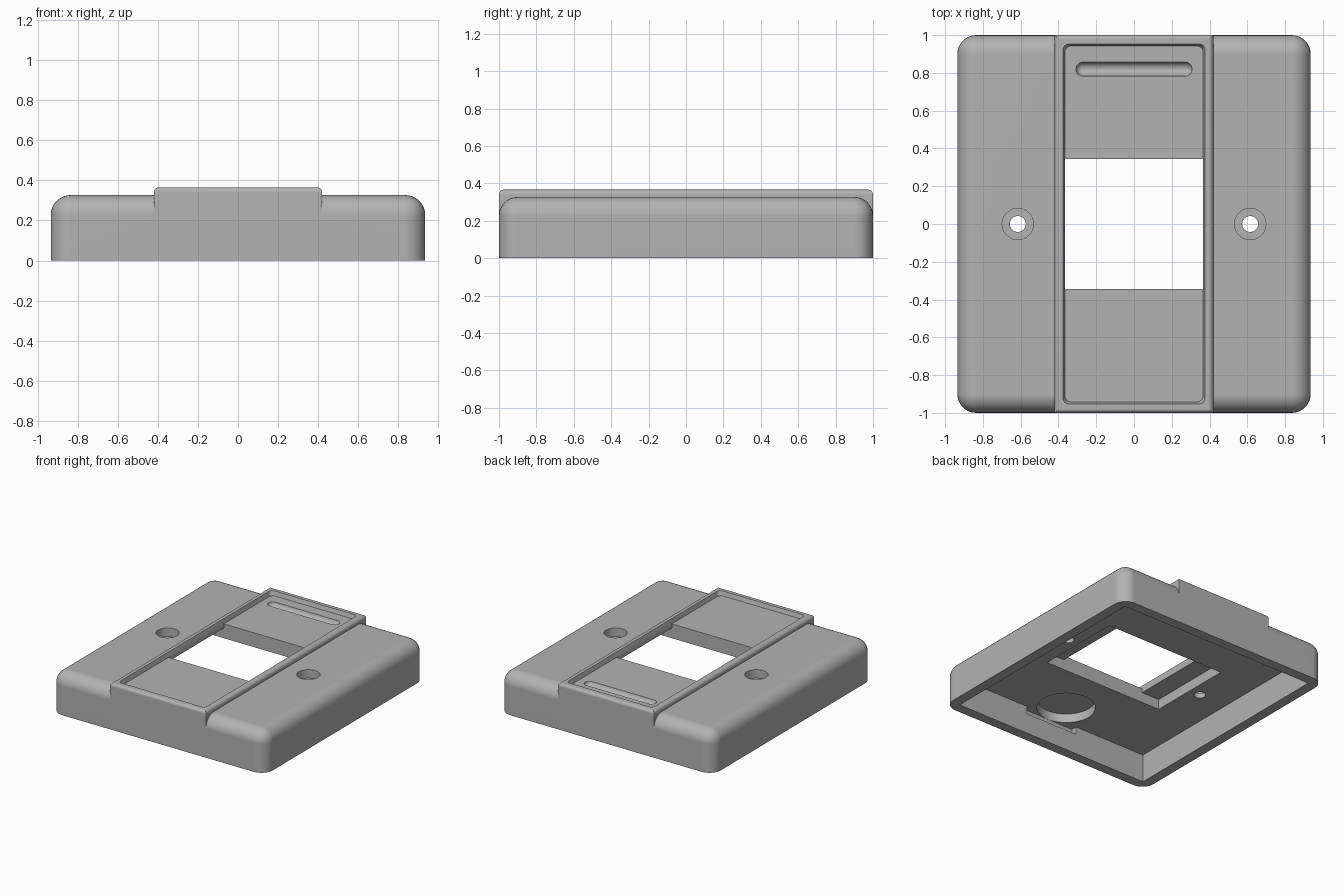
import bpy, bmesh, math
from mathutils import Matrix

if "Cube" in bpy.data.objects:
    bpy.data.objects.remove(bpy.data.objects["Cube"], do_unlink=True)

grey = bpy.data.materials.new("mid_grey")
grey.use_nodes = True
grey.diffuse_color = (0.45, 0.45, 0.45, 1)
grey.node_tree.nodes["Principled BSDF"].inputs["Base Color"].default_value = (0.45, 0.45, 0.45, 1)


def finish(bm, name):
    bmesh.ops.recalc_face_normals(bm, faces=bm.faces)
    mesh = bpy.data.meshes.new(name)
    bm.to_mesh(mesh)
    bm.free()
    mesh.materials.append(grey)
    obj = bpy.data.objects.new(name, mesh)
    bpy.context.collection.objects.link(obj)
    return obj


def block(name, hx, y0, y1, z0, z1, radius=0, upright=False, top=False, segments=8, flare=0):
    """Box with optional rounded upright and top edges, and a widened top."""
    bm = bmesh.new()
    bmesh.ops.create_cube(bm, size=1)
    for v in bm.verts:
        v.co = (v.co.x * 2 * hx, (y0 + y1) / 2 + v.co.y * (y1 - y0),
                z1 if v.co.z > 0 else z0)
    edges = []
    for e in bm.edges:
        low, high = sorted(v.co.z for v in e.verts)
        if (upright and high - low > 1e-4) or (top and low > z1 - 1e-4):
            edges.append(e)
    if edges:
        bmesh.ops.bevel(bm, geom=edges, offset=radius, segments=segments,
                        profile=0.5, affect='EDGES')
    if flare:
        for v in bm.verts:
            if v.co.z > z1 - 1e-4:
                v.co.x += math.copysign(flare, v.co.x)
                v.co.y += math.copysign(flare, v.co.y)
    return finish(bm, name)


def cylinder(name, x, y, radius, z0, z1):
    bm = bmesh.new()
    bmesh.ops.create_cone(bm, cap_ends=True, segments=48, radius1=radius, radius2=radius,
                          depth=z1 - z0, matrix=Matrix.Translation((x, y, (z0 + z1) / 2)))
    return finish(bm, name)


def capsule(name, half, y, z, radius):
    """Sphere lying along x, pulled apart at its middle."""
    bm = bmesh.new()
    bmesh.ops.create_uvsphere(bm, u_segments=24, v_segments=15, radius=radius,
                              matrix=Matrix.Rotation(math.pi / 2, 4, 'Y'))
    for v in bm.verts:
        v.co.x += math.copysign(half, v.co.x)
        v.co.y += y
        v.co.z += z
    return finish(bm, name)


def combine(target, tool, operation):
    mod = target.modifiers.new(tool.name, 'BOOLEAN')
    mod.operation, mod.solver, mod.object = operation, 'EXACT', tool
    bpy.context.view_layer.objects.active = target
    bpy.ops.object.modifier_apply(modifier=mod.name)
    bpy.data.objects.remove(tool, do_unlink=True)


# Rounded cover with a raised central band
cover = block("cover_plate", 0.935, -1, 1, 0, 0.327, radius=0.1, upright=True, top=True)
combine(cover, block("raised_band", 0.42, -1, 1, 0.12, 0.366, radius=0.025, top=True,
                     segments=5), 'UNION')

# Hollow underside, window pocket and cable relief
cutters = [
    block("hollow", 0.855, -0.92, 0.92, -0.1, 0.22),
    block("window_pocket", 0.52, -0.345, 0.345, 0.1, 0.30),
    block("wall_notch", 0.23, -0.965, -0.8, 0.16, 0.22),
    cylinder("cable_pocket", 0, -0.755, 0.21, 0.18, 0.29),
    # Top recess, window and finger groove
    block("band_recess", 0.365, -0.942, 0.942, 0.333, 0.38, radius=0.03, upright=True,
          flare=0.015),
    block("window", 0.365, -0.345, 0.345, 0.1, 0.5),
    capsule("finger_groove", 0.27, 0.82, 0.337, 0.038),
]
# Counterbored screw holes
for x in (-0.615, 0.615):
    cutters += [cylinder("screw_hole", x, 0, 0.042, 0.1, 0.5),
                cylinder("screw_counterbore", x, 0, 0.083, 0.26, 0.5)]
for tool in cutters:
    combine(cover, tool, 'DIFFERENCE')

# Smooth fillets, crisp cut edges
bpy.ops.object.select_all(action='DESELECT')
cover.select_set(True)
bpy.context.view_layer.objects.active = cover
bpy.ops.object.shade_smooth_by_angle(angle=math.radians(30))
weighted = cover.modifiers.new("even_shading", 'WEIGHTED_NORMAL')
weighted.keep_sharp = True
